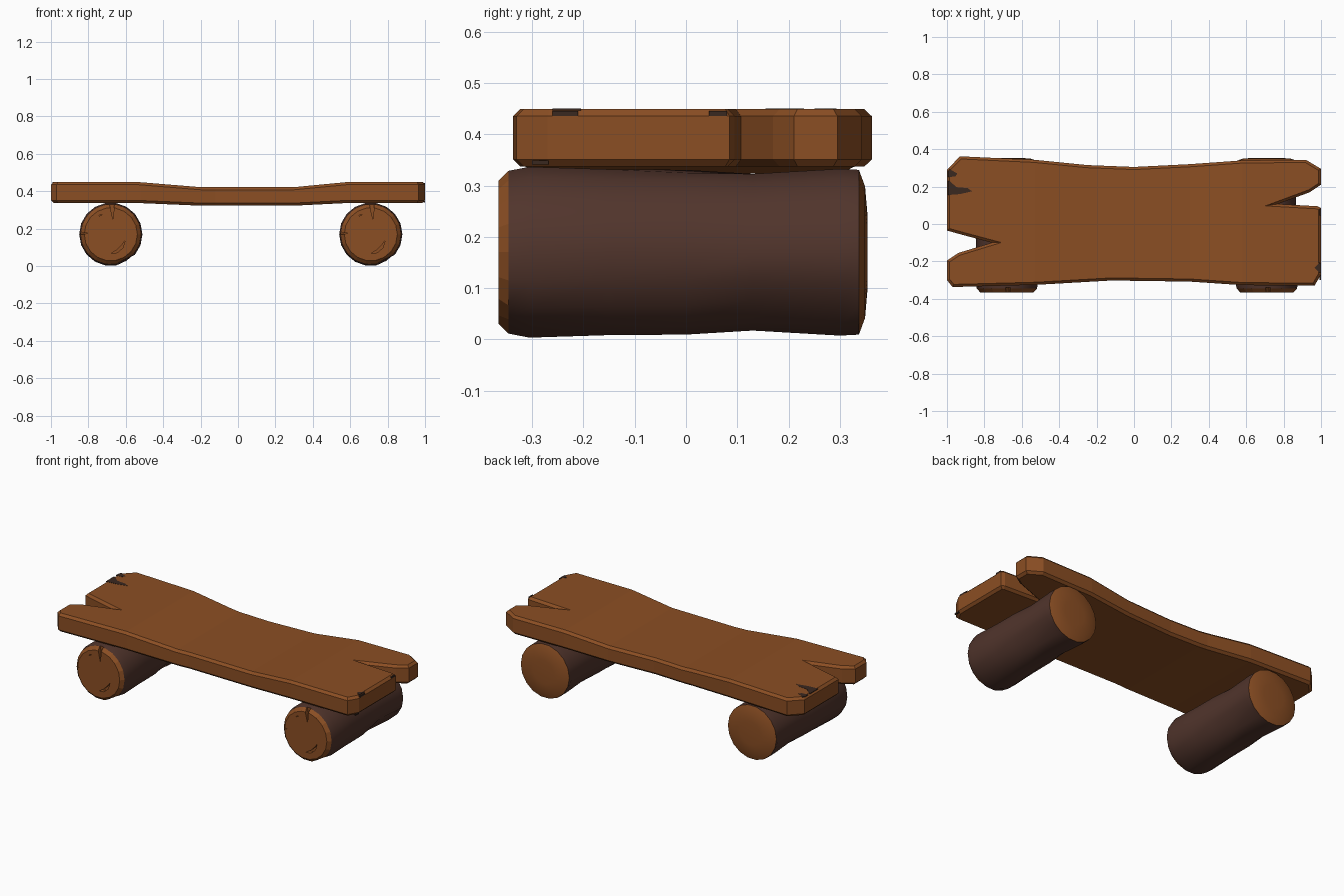
import bpy, bmesh, math
from mathutils import Vector

if "Cube" in bpy.data.objects:
    bpy.data.objects.remove(bpy.data.objects["Cube"])

def material(name, color):
    m = bpy.data.materials.new(name)
    m.diffuse_color = (*color, 1)
    m.use_nodes = True
    m.node_tree.nodes["Principled BSDF"].inputs["Base Color"].default_value = m.diffuse_color
    return m

wood = material("cut wood", (0.26, 0.077, 0.017))
bark = material("dark bark", (0.082, 0.035, 0.025))
stain = material("dark stain", (0.042, 0.021, 0.014))

def finish(bm, name, mats):
    bmesh.ops.recalc_face_normals(bm, faces=bm.faces)
    me = bpy.data.meshes.new(name)
    bm.to_mesh(me)
    bm.free()
    for m in mats:
        me.materials.append(m)
    ob = bpy.data.objects.new(name, me)
    bpy.context.collection.objects.link(ob)
    return ob

def prism(points, depth, to3d, axis):
    """Extruded outline as a bmesh."""
    bm = bmesh.new()
    f = bm.faces.new([bm.verts.new(to3d(*p)) for p in points])
    r = bmesh.ops.extrude_face_region(bm, geom=[f])
    bmesh.ops.translate(bm, vec=Vector(axis) * depth,
                        verts=[g for g in r["geom"] if isinstance(g, bmesh.types.BMVert)])
    return bm

# Plank: split-ended outline, chamfered, then sagged in the middle
outline = [(-1, -0.30), (-0.97, -0.337), (-0.52, -0.325), (-0.12, -0.302), (0.3, -0.308),
           (0.58, -0.327), (0.965, -0.33), (1, -0.27), (1, 0.085), (0.98, 0.095), (0.77, 0.107),
           (0.94, 0.17), (1, 0.21), (1, 0.295), (0.92, 0.343), (0.58, 0.34), (0.3, 0.32),
           (0, 0.305), (-0.25, 0.315), (-0.53, 0.343), (-0.93, 0.362), (-1, 0.29),
           (-1, -0.035), (-0.91, -0.06), (-0.76, -0.10), (-0.94, -0.155), (-1, -0.195)]
bm = prism(outline, 0.112, lambda x, y: (x, y, 0.337), (0, 0, 1))
flat = [e for e in bm.edges if abs(e.verts[0].co.z - e.verts[1].co.z) < 0.001]
bmesh.ops.bevel(bm, geom=flat, offset=0.014, segments=1, affect='EDGES')
for x in (-0.53, -0.2, 0.3, 0.58):
    bmesh.ops.bisect_plane(bm, geom=bm.verts[:] + bm.edges[:] + bm.faces[:],
                           plane_co=(x, 0, 0), plane_no=(1, 0, 0))
for v in bm.verts:
    x = v.co.x
    t = min(1, max(0, (-0.2 - x) / 0.33, (x - 0.3) / 0.28))
    v.co.z -= (0.027 if v.co.z > 0.4 else 0.014) * (1 - t)
finish(bm, "plank", [wood])

# Bark remnants on the plank: thin plates on the top and on the end
top_spots = [
    [(-0.995, 0.155), (-0.93, 0.16), (-0.865, 0.175), (-0.89, 0.192), (-0.95, 0.197), (-0.985, 0.23), (-0.995, 0.23)],
    [(-0.995, 0.25), (-0.955, 0.255), (-0.945, 0.27), (-0.985, 0.293), (-0.995, 0.28)],
    [(0.965, -0.235), (0.992, -0.26), (0.992, -0.205)],
]
for i, pts in enumerate(top_spots):
    finish(prism(pts, 0.004, lambda x, y: (x, y, 0.446), (0, 0, 1)), f"top_stain_{i}", [stain])
for i, (y0, y1, z0, z1) in enumerate([(-0.26, -0.21, 0.434, 0.445), (0.045, 0.08, 0.434, 0.445),
                                      (-0.3, -0.268, 0.341, 0.349)]):
    pts = [(y0, z0), (y1, z0), (y1, z1), (y0, z1)]
    finish(prism(pts, 0.007, lambda y, z: (0.993, y, z), (1, 0, 0)), f"end_stain_{i}", [stain])

# Logs: lathed rings along y, (y, radius, is cut wood), with dents in the bark
SIDES = 18
rings = [(-0.365, 0.142), (-0.346, 0.161), (-0.305, 0.169), (-0.15, 0.164), (0.0, 0.163),
         (0.13, 0.155), (0.3, 0.165), (0.337, 0.163), (0.349, 0.13), (0.354, 0.07)]
dents = {(-40, 5): 0.012, (-40, 6): 0.014, (-60, 2): 0.012, (-60, 1): 0.010,
         (80, 4): 0.006, (160, 3): 0.008, (200, 6): 0.01, (240, 4): 0.008, (-20, 3): 0.005}

def log_mesh(cx, name):
    bm = bmesh.new()
    loops = []
    for j, (y, r) in enumerate(rings):
        loop = []
        for k in range(SIDES):
            deg = k * 360 / SIDES
            rr = r
            for (d, jj), amount in dents.items():
                if jj == j and abs(d % 360 - deg) < 11:
                    rr -= amount
            a = math.radians(deg)
            loop.append(bm.verts.new((cx + rr * math.cos(a), y, 0.17 + rr * math.sin(a))))
        loops.append(loop)
    for j in range(len(loops) - 1):
        for k in range(SIDES):
            n = (k + 1) % SIDES
            f = bm.faces.new((loops[j][k], loops[j][n], loops[j + 1][n], loops[j + 1][k]))
            f.material_index = 1 if j == 0 or j >= 7 else 0
            f.smooth = j > 0
    bm.faces.new(loops[0]).material_index = 1
    f = bm.faces.new(loops[-1])
    f.material_index, f.smooth = 1, True
    for e in bm.edges:
        if len({v.co.y for v in e.verts}) == 1 and e.verts[0].co.y < -0.34:
            e.smooth = False
        mats = {f.material_index for f in e.link_faces}
        if len(mats) == 2:
            e.smooth = False
    return finish(bm, name, [bark, wood])

# Cracks in the front end of a log, as outlines around the log centre
crescent = ([(0.0, -0.103), (0.035, -0.098), (0.065, -0.072), (0.077, -0.033)]
            + [(0.055, -0.062), (0.03, -0.085)])
cracks = [
    [(-0.016, 0.2), (0.012, 0.075), (0.022, 0.2)],
    crescent,
    [(-0.2, -0.012), (-0.122, 0.006), (-0.2, 0.01)],
    [(-0.065, 0.095), (-0.045, 0.105), (-0.06, 0.103)],
]

for cx, name in ((-0.68, "left_log"), (0.71, "right_log")):
    log = log_mesh(cx, name)
    cutters = []
    for pts in cracks:
        bm = prism(pts, 0.08, lambda x, z: (cx + x, -0.42, 0.17 + z), (0, 1, 0))
        for f in bm.faces:
            f.material_index = 1
        c = finish(bm, "crack_cutter", [bark, wood])
        c.hide_render = True
        cutters.append(c)
        mod = log.modifiers.new("crack", 'BOOLEAN')
        mod.operation, mod.solver, mod.object = 'DIFFERENCE', 'EXACT', c
    dg = bpy.context.evaluated_depsgraph_get()
    log.data = bpy.data.meshes.new_from_object(log.evaluated_get(dg))
    log.modifiers.clear()
    for c in cutters:
        bpy.data.objects.remove(c)
